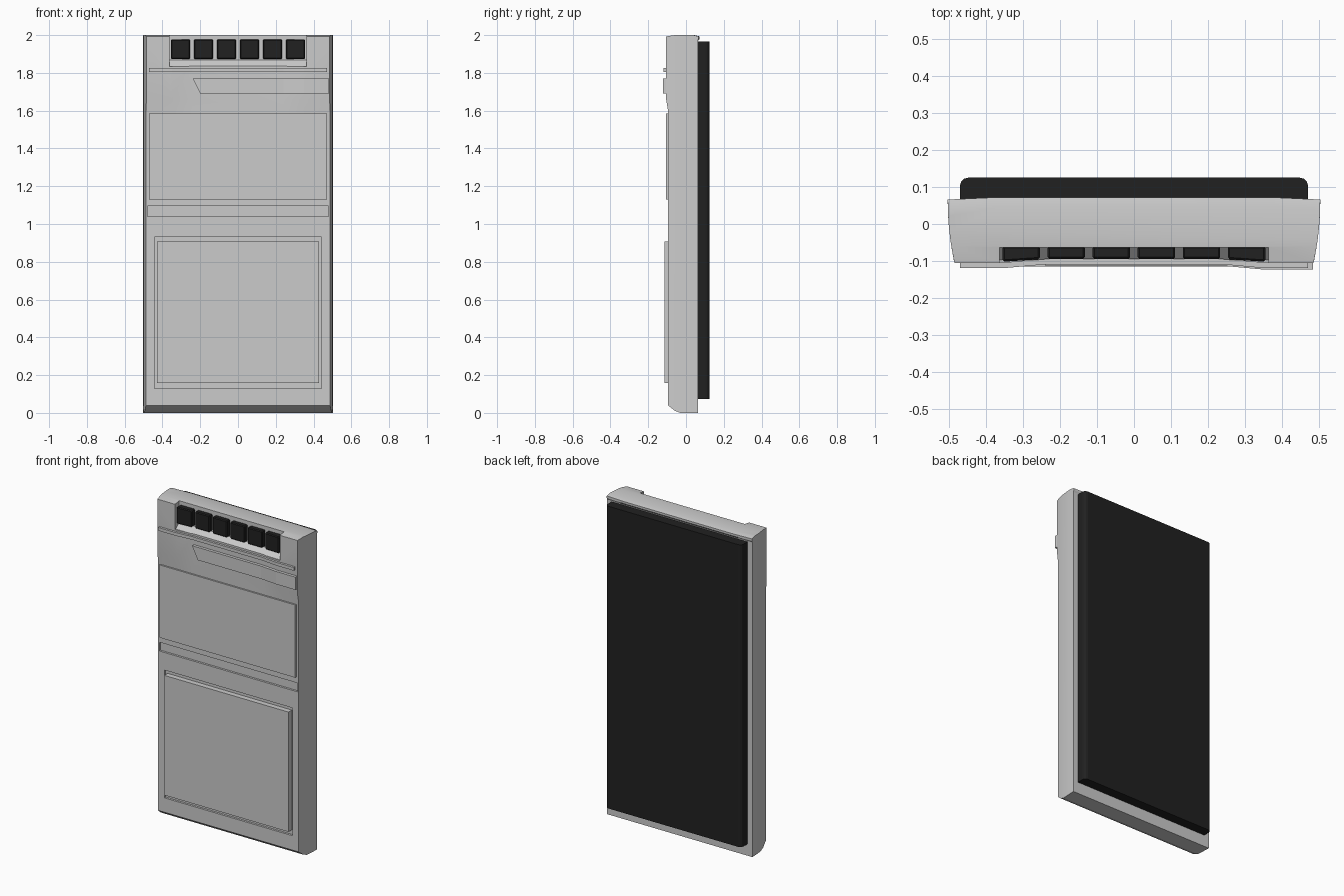
import bpy, bmesh
from mathutils import Vector

if "Cube" in bpy.data.objects:
    bpy.data.objects.remove(bpy.data.objects["Cube"])

black = bpy.data.materials.new("black")
black.diffuse_color = (0.015, 0.015, 0.015, 1)
black.use_nodes = True
black.node_tree.nodes["Principled BSDF"].inputs["Base Color"].default_value = black.diffuse_color


def make(name, bm, mat=None):
    bmesh.ops.recalc_face_normals(bm, faces=bm.faces)
    me = bpy.data.meshes.new(name)
    bm.to_mesh(me)
    bm.free()
    ob = bpy.data.objects.new(name, me)
    bpy.context.collection.objects.link(ob)
    if mat:
        me.materials.append(mat)
    return ob


def loft(name, rings, mat=None):
    bm = bmesh.new()
    vr = [[bm.verts.new(p) for p in r] for r in rings]
    n = len(rings[0])
    for a, b in zip(vr, vr[1:]):
        for i in range(n):
            j = (i + 1) % n
            bm.faces.new((a[i], a[j], b[j], b[i]))
    bm.faces.new(vr[0][::-1])
    bm.faces.new(vr[-1])
    return make(name, bm, mat)


def prism(name, pts, z0, z1, mat=None):
    return loft(name, [[(x, y, z) for x, y in pts] for z in (z0, z1)], mat)


def box(name, x0, x1, y0, y1, z0, z1, mat=None):
    return prism(name, [(x0, y0), (x1, y0), (x1, y1), (x0, y1)], z0, z1, mat)


def bevel(ob, width, segments=1):
    m = ob.modifiers.new("bevel", 'BEVEL')
    m.width, m.segments, m.limit_method = width, segments, 'ANGLE'


def side_x(y):
    # bowed side wall: widest at the back, narrowing to the front
    t = (0.065 - y) / 0.16
    return 0.503 - 0.016 * max(t, 0) ** 2


def dish(x):
    # concave front of the upper part: 0 in the middle, 1 at the edges
    return min(max((abs(x) - 0.24) / 0.11, 0), 1)


# main body, lofted upwards from plan sections
def section(z, mid, edge, back, back_mid):
    half = [(0.37, back_mid), (side_x(back), back)]
    half += [(side_x(y), y) for y in (back + (edge - back) * k / 5 for k in range(1, 6))]
    half += [(0.35, edge), (0.24, mid)]
    return [(x, y, z) for x, y in half] + [(-x, y, z) for x, y in reversed(half)]


F, E, B = -0.095, -0.105, 0.063
body = loft("body", [
    section(0.0, -0.03, -0.03, B, B), section(0.012, -0.06, -0.06, B, B),
    section(0.04, F, F, B, B), section(1.6, F, F, B, B),
    section(1.66, F, E, B, B), section(1.97, F, E, B, B),
    section(1.98, F, E, 0.066, 0.072), section(1.993, F, E, 0.066, 0.072),
    section(2.0, -0.06, -0.06, 0.04, 0.045)])

# openings: key bay, middle groove, lower panel recess
bay = [(-0.2, 1.835), (-0.097, 1.835), (-0.063, 1.868), (-0.063, 2.1), (-0.2, 2.1)]
cutters = [
    loft("bay_cutter", [[(x, y, z) for y, z in bay] for x in (-0.363, 0.363)]),
    box("groove_cutter", -0.478, 0.478, -0.2, -0.082, 1.04, 1.095),
    box("recess_cutter", -0.443, 0.443, -0.2, -0.082, 0.13, 0.93)]
for c in cutters:
    m = body.modifiers.new("cut", 'BOOLEAN')
    m.operation, m.solver, m.object = 'DIFFERENCE', 'EXACT', c
    c.hide_render = True
bpy.context.view_layer.objects.active = body
body.select_set(True)
for m in list(body.modifiers):
    bpy.ops.object.modifier_apply(modifier=m.name)
for c in cutters:
    bpy.data.objects.remove(c)
bpy.ops.object.shade_smooth_by_angle(angle=0.35)

# row of six keys following the dished front
for i in range(6):
    x0 = -0.355 + i * 0.1217
    x1 = x0 + 0.101
    key = prism("key", [(x0, -0.094 - 0.008 * dish(x0)), (x1, -0.094 - 0.008 * dish(x1)),
                        (x1, -0.06), (x0, -0.06)], 1.873, 1.977, black)
    bevel(key, 0.005)


# raised strips that follow the dished front; the second has a slanted left end
def strip(name, left_low, left_high, right, z0, z1, front):
    def ring(z, left):
        xs = [left] + [x for x in (-0.35, -0.24, 0.24, 0.35) if x > left + 0.001] + [right]
        outer = [(x, front - 0.01 * dish(x), z) for x in xs]
        return outer + [(x, -0.085, z) for x in reversed(xs)]
    return loft(name, [ring(z0, left_low), ring(z1, left_high)])


strip("upper_strip", -0.47, -0.47, 0.47, 1.805, 1.825, -0.109)
strip("slanted_strip", -0.2, -0.239, 0.483, 1.69, 1.77, -0.113)

# raised front panels
box("middle_panel", -0.47, 0.47, -0.105, -0.08, 1.13, 1.585)
box("lower_panel", -0.43, 0.43, -0.115, -0.075, 0.158, 0.908)

# back pad with rounded vertical edges
r = 0.022
arc = [(0.47, 0.125 - r), (0.467, 0.125 - r * 0.5), (0.47 - r * 0.5, 0.122), (0.47 - r, 0.125)]
pad = [(0.47, 0.055)] + arc
pad += [(-x, y) for x, y in reversed(pad)]
prism("back_pad", pad, 0.073, 1.965, black)
